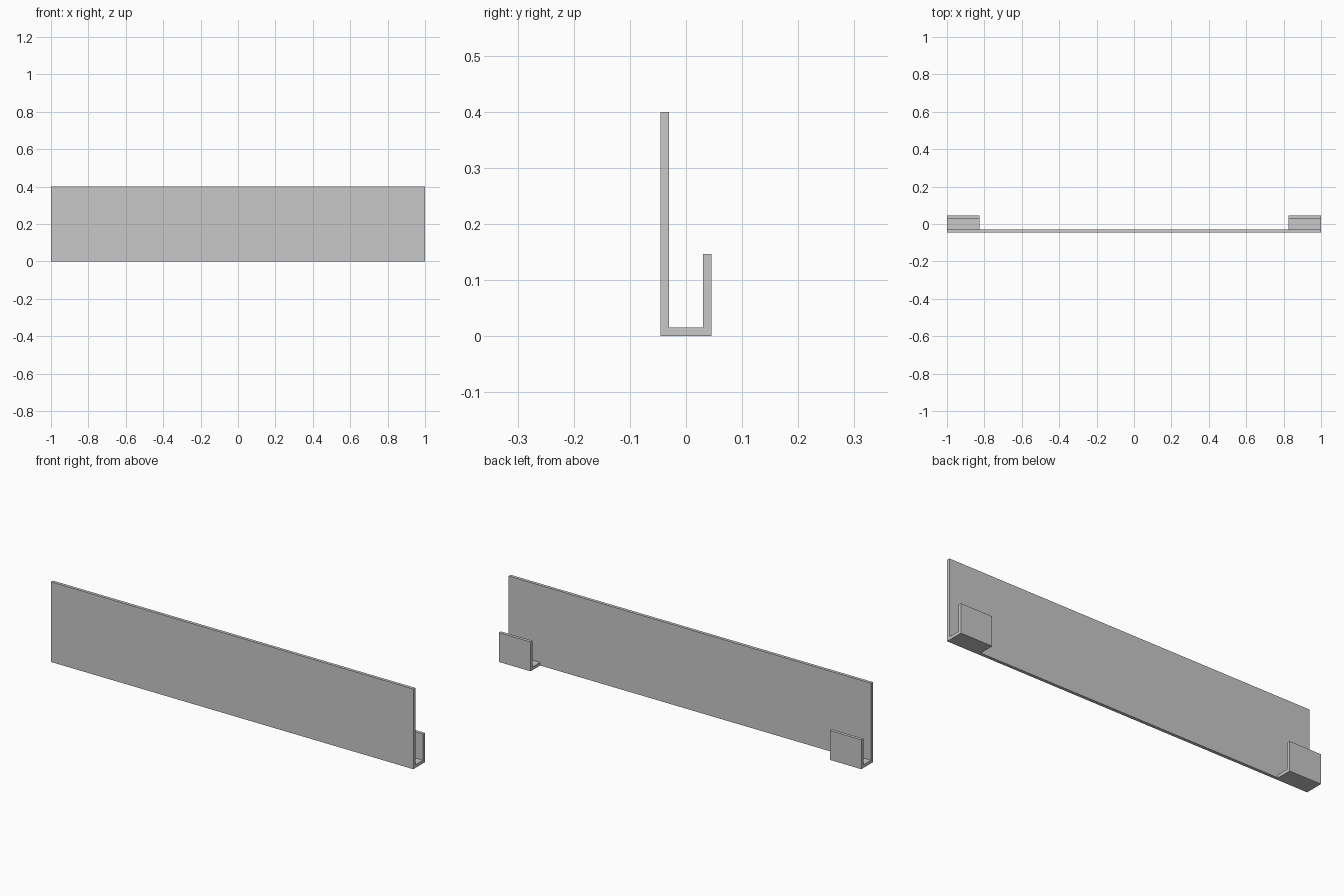
import bpy
import bmesh
from mathutils import Vector

cube = bpy.data.objects.get("Cube")
if cube:
    bpy.data.objects.remove(cube, do_unlink=True)

# Dimensions
HALF_LENGTH, HALF_DEPTH = 1.0, 0.0457
HEIGHT, THICK = 0.4, 0.0155
HOOK_X, HOOK_HEIGHT = 0.826, 0.1465
BACK = -HALF_DEPTH + THICK      # back face of the panel
LIP = HALF_DEPTH - THICK        # inner face of the hook lip

grey = bpy.data.materials.new("light grey")
grey.use_nodes = True
colour = (0.58, 0.58, 0.58, 1)
grey.diffuse_color = colour
grey.node_tree.nodes["Principled BSDF"].inputs["Base Color"].default_value = colour

bm = bmesh.new()


def cut(point, normal):
    """Add an edge loop through the whole mesh."""
    bmesh.ops.bisect_plane(bm, geom=bm.verts[:] + bm.edges[:] + bm.faces[:],
                           plane_co=point, plane_no=normal)


def pull(rule, offset):
    """Extrude every face whose centre and normal satisfy the rule."""
    bm.normal_update()
    for face in [f for f in bm.faces if rule(f.calc_center_median(), f.normal)]:
        new = bmesh.ops.extrude_face_region(bm, geom=[face])["geom"]
        moved = [v for v in new if isinstance(v, bmesh.types.BMVert)]
        bmesh.ops.translate(bm, verts=moved, vec=Vector(offset))
        if face.is_valid:
            bmesh.ops.delete(bm, geom=[face], context='FACES_ONLY')


def at_back(centre, normal):
    """Pick the rear faces at the two lower corners."""
    return normal.y > 0.9 and abs(centre.x) > HOOK_X and centre.z < THICK


# Front panel
bmesh.ops.create_cube(bm, size=1)
for v in bm.verts:
    v.co = (v.co.x * 2 * HALF_LENGTH,
            -HALF_DEPTH + (v.co.y + 0.5) * THICK,
            (v.co.z + 0.5) * HEIGHT)
for side in (-1, 1):
    cut((side * HOOK_X, 0, 0), (1, 0, 0))
cut((0, 0, THICK), (0, 0, 1))

# Hook floors, then their upright lips
pull(at_back, (0, LIP - BACK, 0))
pull(at_back, (0, THICK, 0))
pull(lambda c, n: n.z > 0.9 and c.y > LIP, (0, 0, HOOK_HEIGHT - THICK))

# Merge the coplanar pieces into clean flat faces
bmesh.ops.dissolve_limit(bm, angle_limit=0.01, verts=bm.verts[:], edges=bm.edges[:])
bmesh.ops.recalc_face_normals(bm, faces=bm.faces[:])

mesh = bpy.data.meshes.new("hooked_panel")
bm.to_mesh(mesh)
bm.free()
mesh.materials.append(grey)
bpy.context.collection.objects.link(bpy.data.objects.new("hooked_panel", mesh))
